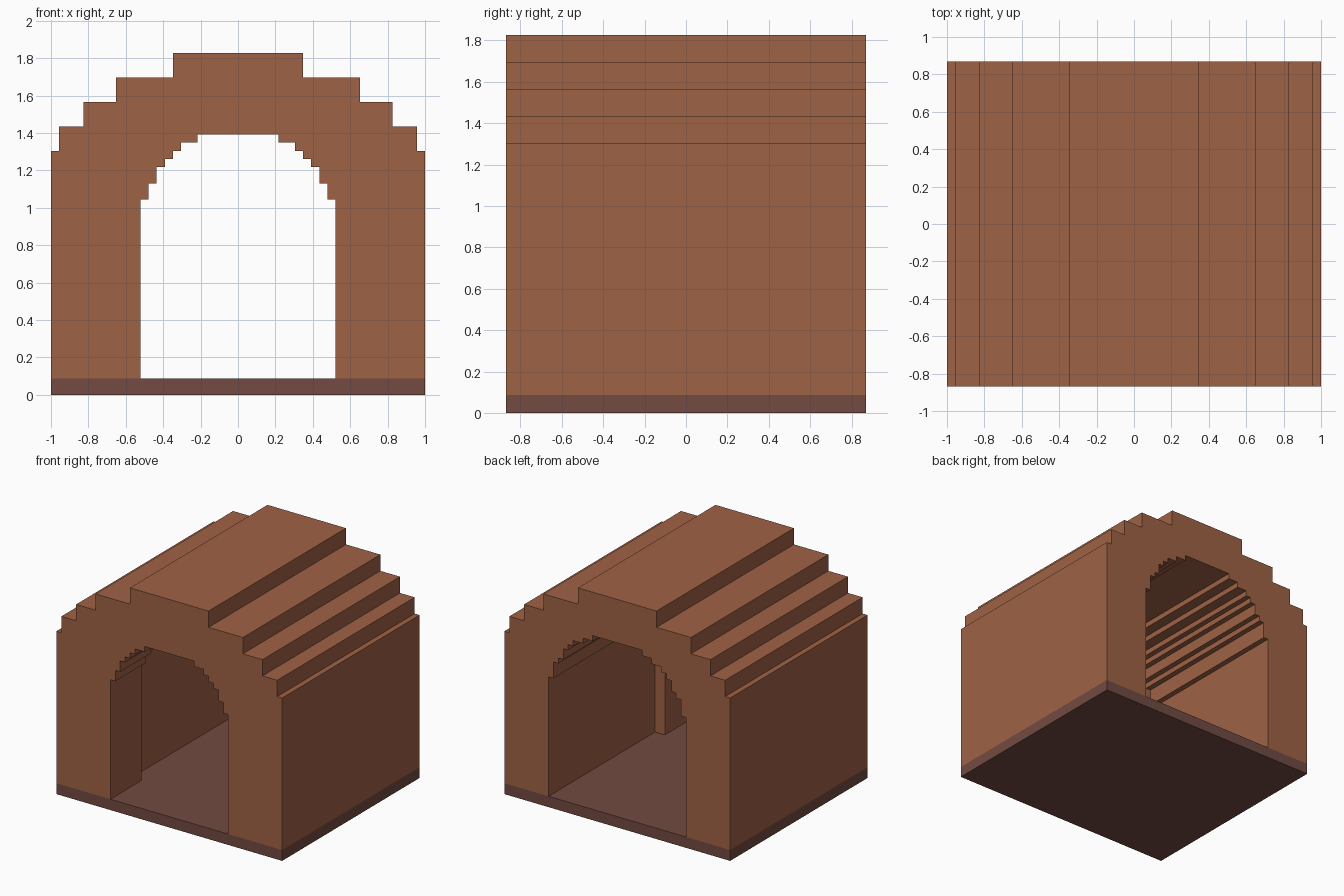
import bpy, bmesh

U = 2 / 46          # one block of the stepped grid
FLOOR = 2           # slab height in blocks
FRONT, LEDGE, BACK = -20, -11, 20

cube = bpy.data.objects.get("Cube")
if cube:
    bpy.data.objects.remove(cube, do_unlink=True)


def material(name, color):
    mat = bpy.data.materials.new(name)
    mat.use_nodes = True
    mat.diffuse_color = (*color, 1)
    mat.node_tree.nodes["Principled BSDF"].inputs["Base Color"].default_value = (*color, 1)
    return mat


def finish(name, bm, mat):
    bmesh.ops.recalc_face_normals(bm, faces=bm.faces)
    mesh = bpy.data.meshes.new(name)
    bm.to_mesh(mesh)
    bm.free()
    mesh.materials.append(mat)
    obj = bpy.data.objects.new(name, mesh)
    bpy.context.collection.objects.link(obj)
    return obj


def stepped(steps):
    """Mirrored stair outline from (half width, top) pairs, right foot to left foot."""
    half, z = [], FLOOR
    for width, top in steps:
        half += [(width, z), (width, top)]
        z = top
    return half + [(-x, z) for x, z in reversed(half)]


def ring(bm, outline, y):
    return [bm.verts.new((x * U, y * U, z * U)) for x, z in outline]


def bridge(bm, a, b):
    for i in range(len(a) - 1):
        bm.faces.new((a[i], a[i + 1], b[i + 1], b[i]))


clay = material("clay brown", (0.347, 0.122, 0.059))
dark = material("dark reddish brown", (0.168, 0.069, 0.054))

outer = stepped([(23, 30), (22, 33), (19, 36), (15, 39), (8, 42)])
narrow = stepped([(12, 24), (11, 26), (10, 28), (9, 29), (8, 30), (7, 31), (5, 32)])
wide = stepped([(14, 24), (13, 27), (12, 28), (11, 30), (10, 31), (9, 32), (7, 33), (5, 34)])

# Vaulted shell: stepped roof, narrow front arch, wider passage behind it
bm = bmesh.new()
roof_front, roof_back = ring(bm, outer, FRONT), ring(bm, outer, BACK)
arch_front, arch_ledge = ring(bm, narrow, FRONT), ring(bm, narrow, LEDGE)
hall_ledge, hall_back = ring(bm, wide, LEDGE), ring(bm, wide, BACK)
for a, b in ((roof_front, roof_back), (arch_front, arch_ledge), (hall_ledge, hall_back)):
    bridge(bm, a, b)
for a, b in ((roof_front, arch_front), (hall_ledge, arch_ledge), (roof_back, hall_back)):
    bm.faces.new(a + b[::-1])
finish("vaulted_shell", bm, clay)

# Floor slab under the whole building
bm = bmesh.new()
bmesh.ops.create_cube(bm, size=1)
for v in bm.verts:
    v.co = (v.co.x * 46 * U, v.co.y * 40 * U, (v.co.z + 0.5) * FLOOR * U)
finish("floor_slab", bm, dark)
